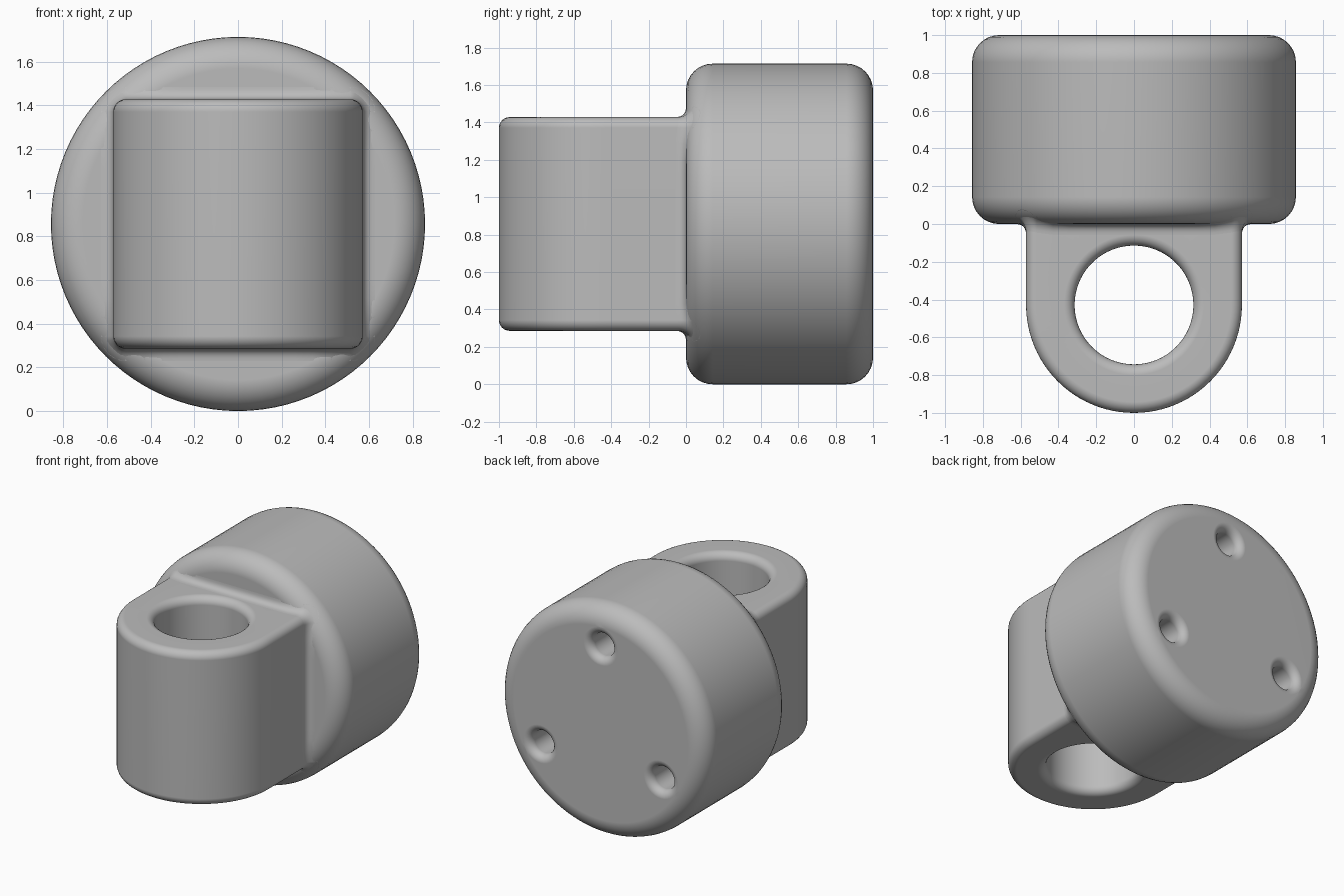
import bpy, bmesh
from math import sin, cos, pi, radians, sqrt, hypot
from mathutils import Matrix, Vector

if "Cube" in bpy.data.objects:
    bpy.data.objects.remove(bpy.data.objects["Cube"])

U = 2 / 7                                  # design unit
MID = 3 * U                                # height of the main axis
DISC_R, DISC_FILLET = 3 * U, 0.5 * U
LUG_R, BORE_R, EDGE = 2 * U, 1.1 * U, 0.2 * U
SCREW_R, SCREW_DEPTH = 0.3 * U, 2 * U
LUG_Y = -1 + LUG_R

grey = bpy.data.materials.new("Plain Grey")
grey.use_nodes = True
colour = (0.5, 0.5, 0.5, 1)
grey.diffuse_color = colour
grey.node_tree.nodes["Principled BSDF"].inputs["Base Color"].default_value = colour


def make(name, bm):
    bmesh.ops.recalc_face_normals(bm, faces=bm.faces)
    mesh = bpy.data.meshes.new(name)
    bm.to_mesh(mesh)
    bm.free()
    mesh.materials.append(grey)
    obj = bpy.data.objects.new(name, mesh)
    bpy.context.collection.objects.link(obj)
    return obj


def loft(bm, rings, wrap=False, caps=False):
    """Skin closed rings of equal length."""
    rows = [[bm.verts.new(p) for p in ring] for ring in rings]
    n = len(rows[0])
    pairs = list(zip(rows, rows[1:])) + ([(rows[-1], rows[0])] if wrap else [])
    for a, b in pairs:
        for i in range(n):
            j = (i + 1) % n
            bm.faces.new((a[i], a[j], b[j], b[i]))
    if caps:
        bm.faces.new(rows[0])
        bm.faces.new(rows[-1])


def arc(cx, cy, r, start, end, steps=8):
    angles = [radians(start + (end - start) * k / steps) for k in range(steps + 1)]
    return [(cx + r * cos(a), cy + r * sin(a)) for a in angles]


def turned(bm, profile, x, z, segments):
    """Revolve (radius, y) points about a line parallel to y."""
    turn = [2 * pi * i / segments for i in range(segments)]
    loft(bm, [[(x + r * cos(a), y, z + r * sin(a)) for a in turn]
              for r, y in profile], caps=True)


def finish(obj):
    bpy.ops.object.select_all(action='DESELECT')
    obj.select_set(True)
    bpy.context.view_layer.objects.active = obj
    bpy.ops.object.shade_smooth_by_angle(angle=radians(35))
    mod = obj.modifiers.new("Even Shading", 'WEIGHTED_NORMAL')
    mod.keep_sharp = True


# Round base with rolled rims
bm = bmesh.new()
c = DISC_R - DISC_FILLET
turned(bm, arc(c, DISC_FILLET, DISC_FILLET, -90, 0)
       + arc(c, 1 - DISC_FILLET, DISC_FILLET, 0, 90), 0, MID, 96)
base = make("round_base", bm)

# Three blind screw holes with rounded lips in the back face
bm = bmesh.new()
lip = EDGE * 0.97
for k in range(3):
    a = pi / 2 + k * 2 * pi / 3
    turned(bm, [(SCREW_R, 1 - SCREW_DEPTH)]
           + arc(SCREW_R + lip, 1 - lip, lip, 180, 90)
           + [(SCREW_R + lip, 1.1)], LUG_R * cos(a), MID + LUG_R * sin(a), 32)
cutter = make("screw_hole_cutter", bm)
cutter.hide_render = True
mod = base.modifiers.new("Screw Holes", 'BOOLEAN')
mod.operation, mod.solver, mod.object = 'DIFFERENCE', 'EXACT', cutter
bpy.context.view_layer.objects.active = base
bpy.ops.object.modifier_apply(modifier=mod.name)
bpy.data.objects.remove(cutter)
finish(base)


# Lug: rounded nose, square shoulders, bored through vertically
def lug_outline(r, z, square):
    ring = []
    for i in range(96):
        a = 2 * pi * i / 96
        s = r / max(abs(cos(a)), abs(sin(a))) if square and sin(a) > 0 else r
        ring.append((s * cos(a), LUG_Y + s * sin(a), z))
    return ring


bm = bmesh.new()
lo, hi = MID - LUG_R + EDGE, MID + LUG_R - EDGE
outer = (arc(LUG_R - EDGE, lo, EDGE, -90, 0, 6) + arc(LUG_R - EDGE, hi, EDGE, 0, 90, 6))
inner = (arc(BORE_R + EDGE, hi, EDGE, 90, 180, 6) + arc(BORE_R + EDGE, lo, EDGE, 180, 270, 6))
loft(bm, [lug_outline(r, z, True) for r, z in outer]
     + [lug_outline(r, z, False) for r, z in inner], wrap=True)
finish(make("bored_lug", bm))


# Concave blend where the lug meets the base
def base_front(x, z):
    d = max(0, hypot(x, z) - c)
    return DISC_FILLET - sqrt(max(0, DISC_FILLET ** 2 - d * d))


section = []
for k in range(4):
    turn = Matrix.Rotation(k * pi / 2, 2)
    mid = LUG_R - EDGE
    for px, pz in arc(0, 0, 1, 0, 90, 6):
        n = Vector((px, pz))
        section.append((turn @ (Vector((mid, mid)) + n * EDGE), turn @ n))
    # intermediate points along the straight side to follow the rolled rim
    for t in range(1, 12):
        p = Vector((mid - 2 * mid * t / 12, LUG_R))
        section.append((turn @ p, turn @ Vector((0, 1))))

rings = []
for k in range(9):
    t = k / 8
    ring = []
    for p, n in section:
        foot = p + n * EDGE
        y0, y1 = base_front(*p), base_front(*foot)
        q = p + n * EDGE * t * t
        y = (1 - t) ** 2 * (y0 - EDGE) + 2 * t * (1 - t) * y0 + t * t * y1
        ring.append((q.x, y, MID + q.y))
    rings.append(ring)
bm = bmesh.new()
loft(bm, rings)
finish(make("lug_blend", bm))
